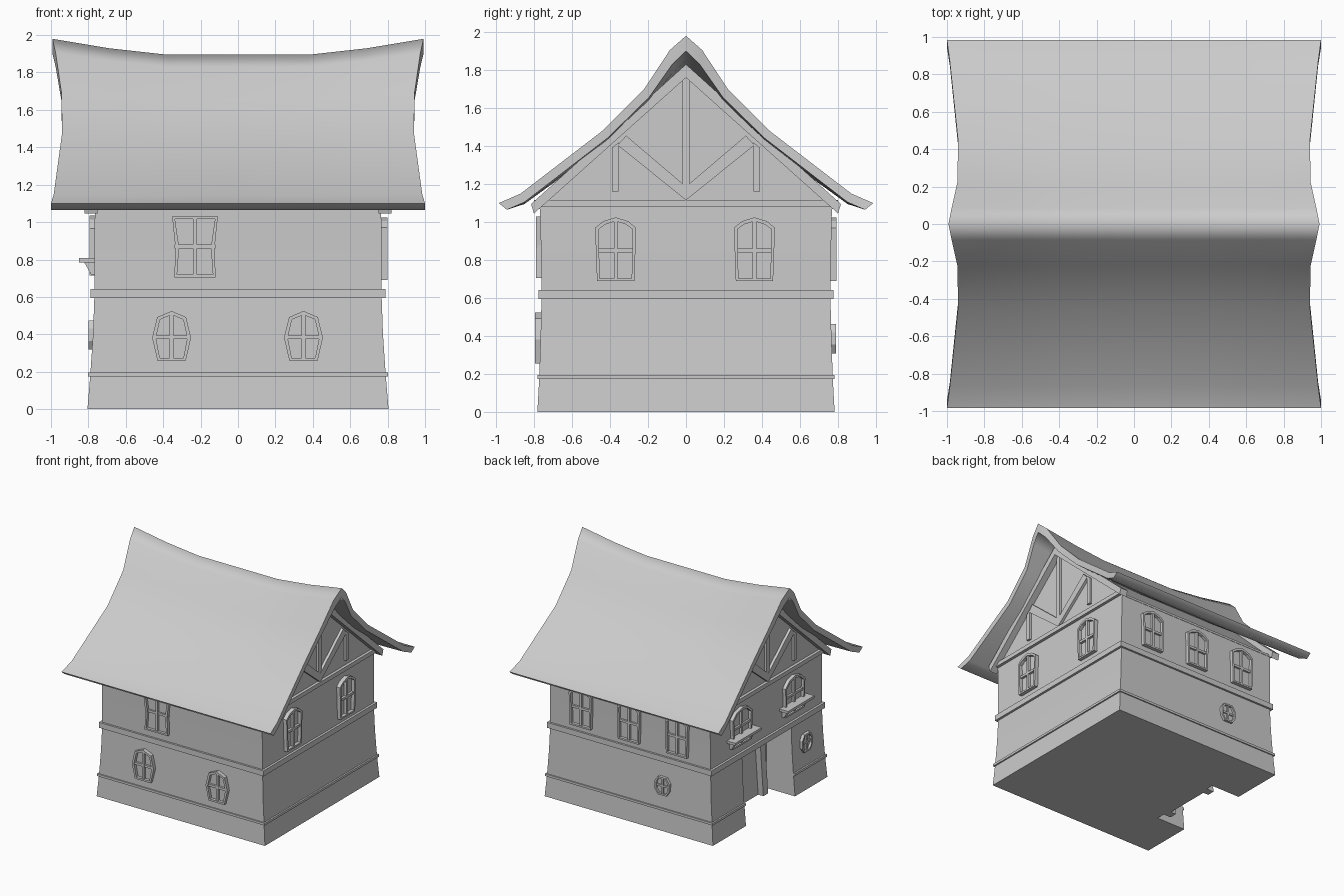
import bpy, bmesh
from math import radians, sin, cos
from mathutils import Matrix, Vector

if "Cube" in bpy.data.objects:
    bpy.data.objects.remove(bpy.data.objects["Cube"])

FRONT, RIGHT, BACK, LEFT = 0, 90, 180, 270


def finish(bm, name):
    bmesh.ops.recalc_face_normals(bm, faces=bm.faces)
    me = bpy.data.meshes.new(name)
    bm.to_mesh(me)
    bm.free()
    ob = bpy.data.objects.new(name, me)
    bpy.context.collection.objects.link(ob)
    return ob


def side_matrix(side):
    # local u = along wall, v = up, w = outward from the house centre
    a = radians(side)
    u, n = Vector((cos(a), sin(a), 0)), Vector((sin(a), -cos(a), 0))
    return Matrix((u, (0, 0, 1), n)).transposed().to_4x4()


def extrude_outline(bm, pts, w0, w1):
    lo = [bm.verts.new((u, v, w0)) for u, v in pts]
    hi = [bm.verts.new((u, v, w1)) for u, v in pts]
    bm.faces.new(lo)
    front = bm.faces.new(hi)
    n = len(pts)
    for i in range(n):
        j = (i + 1) % n
        bm.faces.new((lo[i], lo[j], hi[j], hi[i]))
    return front


def prism(name, side, outlines, w0, w1):
    bm = bmesh.new()
    for pts in outlines:
        extrude_outline(bm, pts, w0, w1)
    bm.transform(side_matrix(side))
    return finish(bm, name)


def rect(u0, u1, v0, v1):
    return [(u0, v0), (u1, v0), (u1, v1), (u0, v1)]


def mirror(pts):
    return [(-u, v) for u, v in pts]


def loft(name, rings):
    bm = bmesh.new()
    vs = [[bm.verts.new(p) for p in r] for r in rings]
    n = len(vs[0])
    for a, b in zip(vs, vs[1:]):
        for i in range(n):
            j = (i + 1) % n
            bm.faces.new((a[i], a[j], b[j], b[i]))
    bm.faces.new(vs[0])
    bm.faces.new(vs[-1])
    return finish(bm, name)


def footprint(x, y, z, porch=False):
    pts = [(-x, -y), (x, -y), (x, y), (-x, y)]
    if porch:
        pts += [(-x, .33), (-.53, .33), (-.53, -.34), (-x, -.34)]
    return [(px, py, z) for px, py in pts]


# Walls and horizontal bands
loft("lower_walls", [footprint(x, y, z, True) for x, y, z in
                     [(.805, .782, 0), (.79, .772, .18), (.775, .765, .4), (.768, .76, .6)]])
loft("upper_walls", [footprint(.768, .76, .595), footprint(.768, .763, .85), footprint(.765, .768, 1.09)])
loft("plinth_band", [footprint(.803, .782, z, True) for z in (.175, .195)])
loft("floor_band", [footprint(.788, .777, z) for z in (.595, .642)])
prism("gable_walls", RIGHT, [[(-.77, 1.07), (.77, 1.07), (0, 1.81)]], -.765, .765)

# Timber framing on both gables
rafter = [(0, 1.83), (.815, 1.095), (.80, 1.045), (0, 1.76)]
brace = [(0, 1.115), (.36, 1.405), (.315, 1.455), (0, 1.187)]
post = [(.355, 1.16), (.39, 1.16), (.39, 1.39), (.355, 1.42)]
for side, tag in ((RIGHT, "right"), (LEFT, "left")):
    prism(tag + "_rafters", side, [rafter, mirror(rafter)], .75, .82)
    prism(tag + "_tie_beam", side, [rect(-.8, .8, 1.08, 1.115)], .75, .79)
    prism(tag + "_braces", side, [brace, mirror(brace)], .75, .788)
    prism(tag + "_posts", side, [post, mirror(post), rect(-.018, .018, 1.18, 1.77)], .75, .785)


# Windows: raised frame, sunken pane, crossing bars
def window(name, side, u, v, half, bar_v, wall, out, border=.02):
    pts = half + [(-a, b) for a, b in reversed(half) if a > 0]
    pts = [(u + a, v + b) for a, b in pts]
    bm = bmesh.new()
    face = extrude_outline(bm, pts, wall - .03, out)
    bmesh.ops.recalc_face_normals(bm, faces=bm.faces)
    bmesh.ops.inset_region(bm, faces=[face], thickness=border)
    hole = bmesh.ops.extrude_discrete_faces(bm, faces=[face])["faces"][0]
    rim = list(hole.verts)
    bmesh.ops.translate(bm, verts=rim, vec=(0, 0, wall + .003 - out))
    top = max(b for a, b in half)
    wide = max(a for a, b in half) - border * .6
    t = border * .5
    extrude_outline(bm, rect(u - t, u + t, v + t, v + top - t), wall - .01, out - .006)
    extrude_outline(bm, rect(u - wide, u + wide, v + bar_v - t, v + bar_v + t), wall - .01, out - .008)
    bm.transform(side_matrix(side))
    return finish(bm, name)


arched = [(.098, 0), (.108, .28), (.065, .315), (0, .335)]
wide_arched = [(.125, 0), (.135, .25), (.08, .3), (0, .32)]
flared = [(.11, 0), (.105, .16), (.122, .325)]
barrel = [(.075, 0), (.104, .125), (.077, .235), (0, .268)]
round_small = [(.04, 0), (.07, .045), (.07, .11), (.04, .155)]

for i, u in enumerate((-.37, .36)):
    window(f"right_window_{i}", RIGHT, u, .69, arched, .16, .768, .80)
for i, u in enumerate((-.46, 0, .46)):
    window(f"back_window_{i}", BACK, u, .69, arched, .16, .764, .792)
window("front_upper_window", FRONT, -.23, .705, flared, .165, .764, .79)
for i, u in enumerate((-.355, .35)):
    window(f"front_lower_window_{i}", FRONT, u, .257, barrel, .128, .766, .795)
window("back_round_window", BACK, .32, .31, round_small, .078, .767, .788, .016)
window("left_round_window", LEFT, .52, .32, round_small, .078, .777, .80, .016)
for i, u in enumerate((-.36, .36)):
    window(f"left_window_{i}", LEFT, u, .715, wide_arched, .16, .767, .795)
    # Sill shelf with two wedge brackets
    prism(f"left_sill_{i}", LEFT, [rect(u - .18, u + .18, .785, .807)], .75, .85)
    for k in (-.13, .13):
        loft(f"sill_bracket_{i}", [[(-.76, -u + k + d, .72), (-.785, -u + k + d, .72),
                                    (-.825, -u + k + d, .79), (-.76, -u + k + d, .79)] for d in (-.012, .012)])

# Recessed door with leaning frame posts
jamb = [(.20, 0), (.265, 0), (.215, .56), (.15, .56)]
prism("door_frame", LEFT, [jamb, mirror(jamb), rect(-.25, .25, .53, .595)], .5, .60)
prism("door", LEFT, [[(-.2, 0), (.2, 0), (.155, .54), (-.155, .54)]], .5, .55)

# Sagging roof: cross-section swept along x, with ridge dip and flared gable ends
top = [(0, 1.98), (.085, 1.905), (.22, 1.70), (.44, 1.48), (.87, 1.15), (.985, 1.10)]
under = [(0, 1.90), (.072, 1.83), (.195, 1.655), (.415, 1.44), (.85, 1.105), (.942, 1.065)]
reach = [.992, .975, .945, .94, .985, 1.0]
dip = [.085, .075, .05, .03, .01, 0]
stations = [(-1, 0), (-.69, .6), (-.38, 1), (0, 1), (.38, 1), (.69, .6), (1, 0)]
order = [(-1, i) for i in range(5, 0, -1)] + [(1, i) for i in range(6)]
bm = bmesh.new()
layers = []
for prof in (top, under):
    layers.append([[bm.verts.new((t * reach[i], s * prof[i][0], prof[i][1] - d * dip[i]))
                    for s, i in order] for t, d in stations])
for layer in layers:
    for a, b in zip(layer, layer[1:]):
        for i in range(10):
            bm.faces.new((a[i], a[i + 1], b[i + 1], b[i]))
T, U = layers
for e in (0, -1):
    for i in range(10):
        bm.faces.new((T[e][i], T[e][i + 1], U[e][i + 1], U[e][i]))
    for k in range(6):
        bm.faces.new((T[k][e], T[k + 1][e], U[k + 1][e], U[k][e]))
roof = finish(bm, "roof")
bpy.context.view_layer.objects.active = roof
roof.select_set(True)
bpy.ops.object.shade_smooth_by_angle(angle=radians(86))
